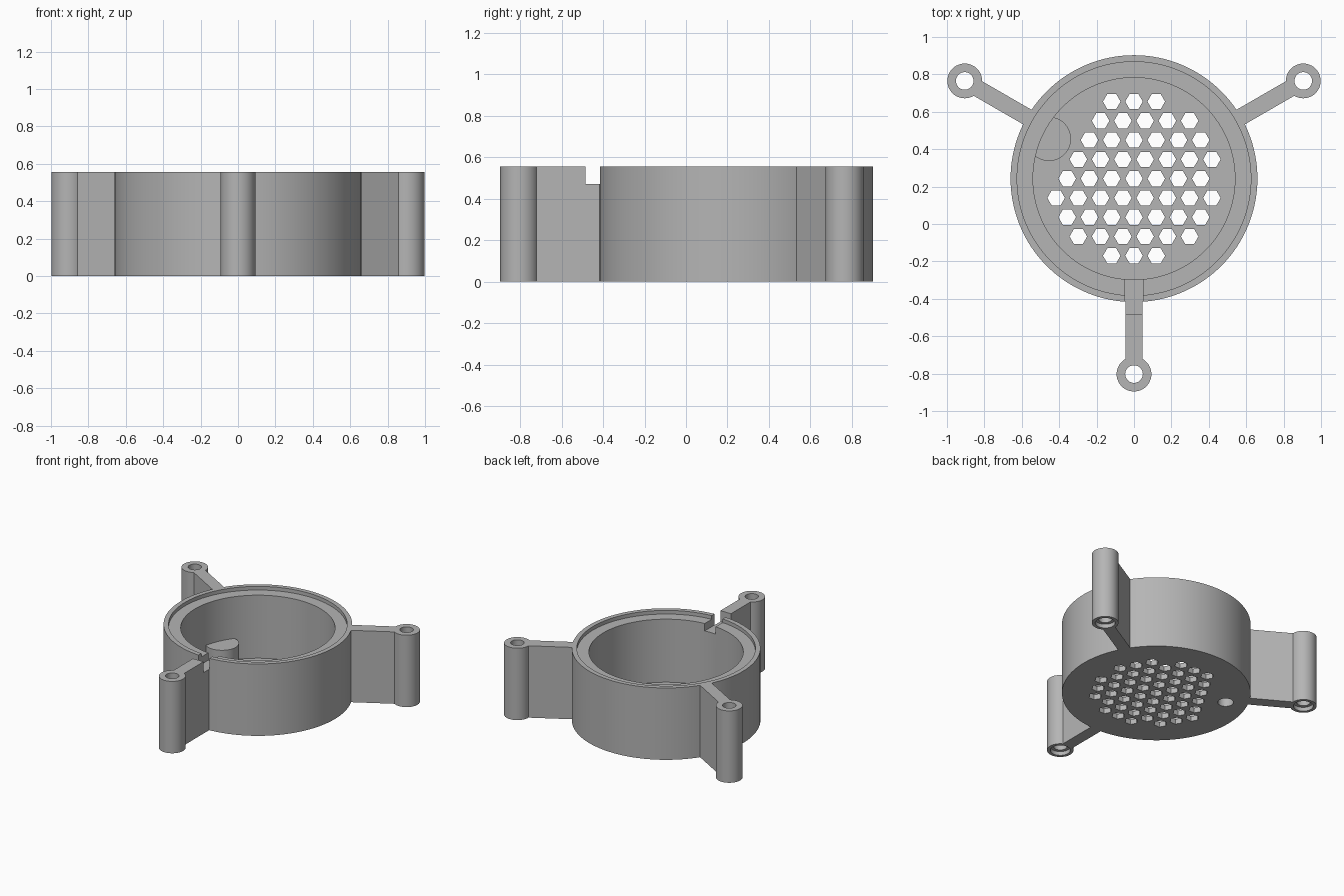
import bpy, bmesh, math
from mathutils import Matrix, Vector

if "Cube" in bpy.data.objects:
    bpy.data.objects.remove(bpy.data.objects["Cube"], do_unlink=True)

HEIGHT = 0.555
CENTRE = Vector((0, 0.2425))      # axis of the cup
BOSS = CENTRE + Vector((-0.455, 0.2125))
REACH = 1.045                     # cup axis to post axis

grey = bpy.data.materials.new("plain grey")
grey.use_nodes = True
grey.diffuse_color = (0.46, 0.46, 0.46, 1)
grey.node_tree.nodes["Principled BSDF"].inputs["Base Color"].default_value = grey.diffuse_color


def make(name, bm):
    mesh = bpy.data.meshes.new(name)
    bm.to_mesh(mesh)
    bm.free()
    mesh.materials.append(grey)
    ob = bpy.data.objects.new(name, mesh)
    bpy.context.collection.objects.link(ob)
    return ob


def add_cylinder(bm, at, radius, low, high, sides):
    bmesh.ops.create_cone(
        bm, cap_ends=True, segments=sides, radius1=radius, radius2=radius,
        depth=high - low, matrix=Matrix.Translation((at[0], at[1], (low + high) / 2)))


def cylinder(name, at, radius, low, high, sides=96):
    bm = bmesh.new()
    add_cylinder(bm, at, radius, low, high, sides)
    return make(name, bm)


def bar(name, angle, start, end, width, low, high):
    """Box lying along a ray from the cup axis."""
    bm = bmesh.new()
    place = (Matrix.Translation((*CENTRE, (low + high) / 2)) @ Matrix.Rotation(angle, 4, "Z")
             @ Matrix.Translation(((start + end) / 2, 0, 0))
             @ Matrix.Diagonal((end - start, width, high - low, 1)))
    bmesh.ops.create_cube(bm, size=1, matrix=place)
    return make(name, bm)


def combine(target, tool, operation):
    mod = target.modifiers.new("combine", "BOOLEAN")
    mod.operation, mod.object, mod.solver = operation, tool, "EXACT"
    graph = bpy.context.evaluated_depsgraph_get()
    mesh = bpy.data.meshes.new_from_object(target.evaluated_get(graph))
    target.modifiers.clear()
    target.data = mesh
    bpy.data.objects.remove(tool, do_unlink=True)


# Cup wall, arms and screw posts
body = cylinder("cup_with_arms", CENTRE, 0.66, 0, HEIGHT, 128)
front = math.radians(-90)
angles = [front + i * math.tau / 3 for i in range(3)]
posts = [CENTRE + REACH * Vector((math.cos(a), math.sin(a))) for a in angles]
for a, p in zip(angles, posts):
    combine(body, bar("arm", a, 0.63, REACH, 0.09, 0, HEIGHT), "UNION")
    combine(body, cylinder("post", p, 0.093, 0, HEIGHT, 48), "UNION")

# Bore, lid recess and cable notch
combine(body, cylinder("bore", CENTRE, 0.54, 0.04, 1, 128), "DIFFERENCE")
combine(body, cylinder("recess", CENTRE, 0.625, 0.527, 1, 128), "DIFFERENCE")
combine(body, bar("notch", front, 0.4, 0.727, 0.094, 0.47, 1), "DIFFERENCE")

# Boss inside the cup, with a blind hole from below
combine(body, cylinder("boss", BOSS, 0.118, 0.02, 0.205, 64), "UNION")
combine(body, cylinder("boss_hole", BOSS, 0.055, -0.1, 0.165, 48), "DIFFERENCE")

# Screw holes with counterbores underneath
for p in posts:
    combine(body, cylinder("screw_hole", p, 0.047, -0.1, 1, 40), "DIFFERENCE")
    combine(body, cylinder("counterbore", p, 0.07, -0.1, 0.03, 40), "DIFFERENCE")

# Hexagonal vent grid in the floor, leaving room around the boss
PITCH = 0.119
bm = bmesh.new()
for row in range(-4, 5):
    for col in range(-4, 5):
        at = CENTRE + Vector(((col + 0.5 * (row % 2)) * PITCH, row * PITCH * 0.866))
        if (at - CENTRE).length < 0.455 and (at - BOSS).length > 0.188:
            before = set(bm.verts)
            add_cylinder(bm, at, 0.047, -0.1, 0.1, 6)
            new = [v for v in bm.verts if v not in before]
            # Turn each hexagon so that corners point left and right
            bmesh.ops.rotate(bm, verts=new, cent=(*at, 0),
                             matrix=Matrix.Rotation(math.radians(90), 3, "Z"))
combine(body, make("vents", bm), "DIFFERENCE")

# Smooth the round walls, keep hard edges
for ob in bpy.context.selected_objects:
    ob.select_set(False)
body.select_set(True)
bpy.context.view_layer.objects.active = body
bpy.ops.object.shade_smooth_by_angle(angle=math.radians(30))
